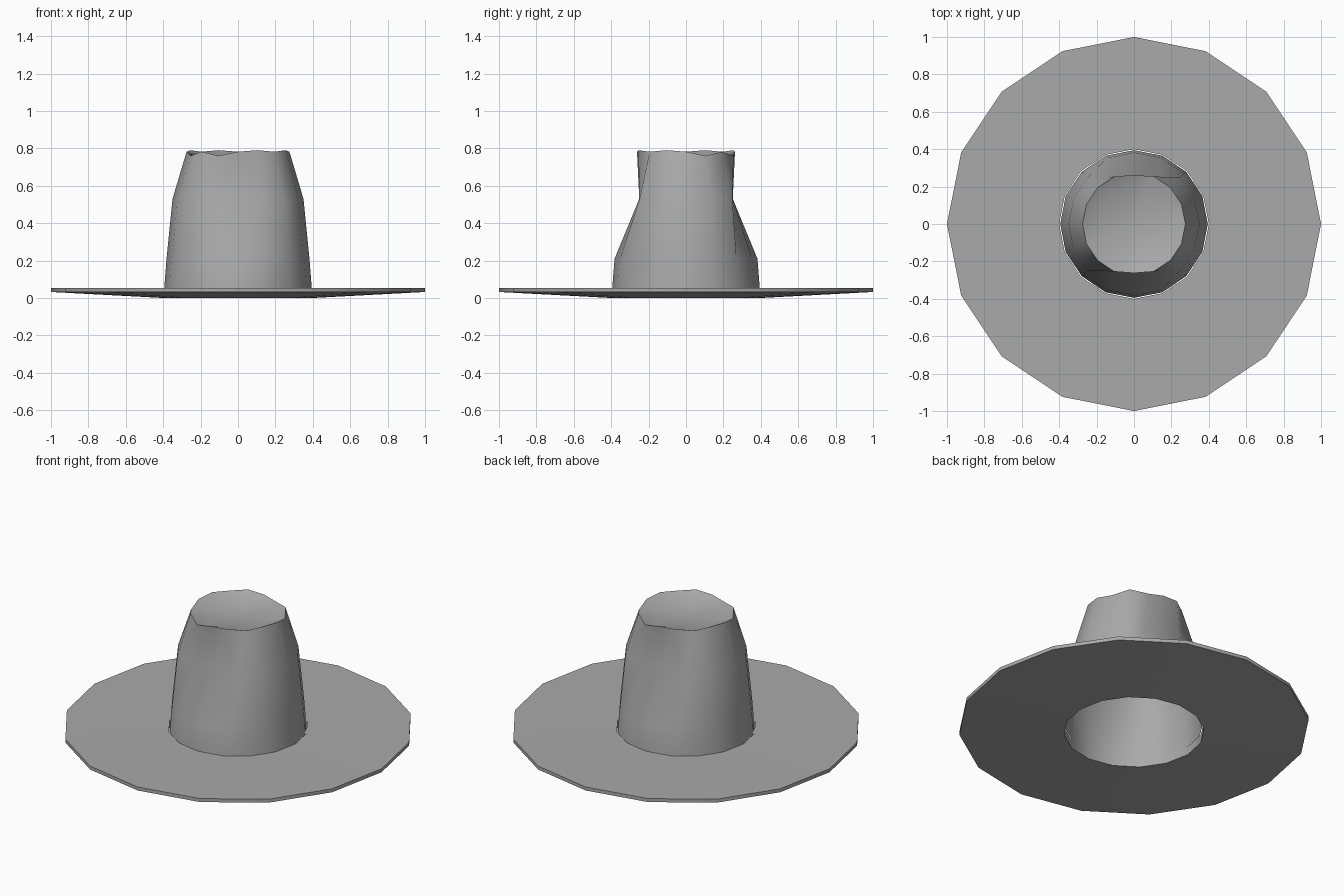
import bpy, bmesh
from math import sin, cos, pi, radians

cube = bpy.data.objects.get("Cube")
if cube:
    bpy.data.objects.remove(cube, do_unlink=True)

SIDES = 16

felt = bpy.data.materials.new("grey felt")
felt.use_nodes = True
colour = (0.4, 0.4, 0.4, 1)
felt.diffuse_color = colour
felt.node_tree.nodes["Principled BSDF"].inputs["Base Color"].default_value = colour


def ring(bm, radius, z, y_limit=1.0, lift=None):
    """One loop of points; y_limit pinches front and back."""
    points = []
    for i in range(SIDES):
        a = 2 * pi * i / SIDES
        y = max(-y_limit, min(y_limit, radius * sin(a)))
        points.append(bm.verts.new((radius * cos(a), y, z + (lift(i) if lift else 0))))
    return points


def bridge(bm, lower, upper):
    for i in range(SIDES):
        j = (i + 1) % SIDES
        bm.faces.new((lower[i], lower[j], upper[j], upper[i]))


def finish(bm, name, angle):
    mesh = bpy.data.meshes.new(name)
    bm.to_mesh(mesh)
    bm.free()
    obj = bpy.data.objects.new(name, mesh)
    bpy.context.collection.objects.link(obj)
    mesh.materials.append(felt)
    bpy.ops.object.select_all(action="DESELECT")
    obj.select_set(True)
    bpy.context.view_layer.objects.active = obj
    bpy.ops.object.shade_smooth_by_angle(angle=radians(angle))


# Brim: wide disc with a head opening and a shallow conical underside
bm = bmesh.new()
loops = [ring(bm, r, z) for r, z in ((0.4, 0), (1, 0.032), (1, 0.054), (0.4, 0.05))]
for k in range(4):
    bridge(bm, loops[k], loops[(k + 1) % 4])
finish(bm, "brim", 30)


# Crown: tapered shell pinched at front and back, with a dished top
def rim_lift(i):
    if i % 8 in (1, 3):
        return -0.022
    return 0.008 if i % 2 else 0


bm = bmesh.new()
loops = [
    ring(bm, 0.395, 0.045),
    ring(bm, 0.382, 0.21),
    ring(bm, 0.35, 0.53, 0.25),
    ring(bm, 0.275, 0.782, 0.262, rim_lift),
    ring(bm, 0.2, 0.75, 0.18),
]
for low, high in zip(loops, loops[1:]):
    bridge(bm, low, high)
centre = bm.verts.new((0, 0, 0.735))
for i in range(SIDES):
    bm.faces.new((loops[-1][i], loops[-1][(i + 1) % SIDES], centre))
finish(bm, "crown", 50)
